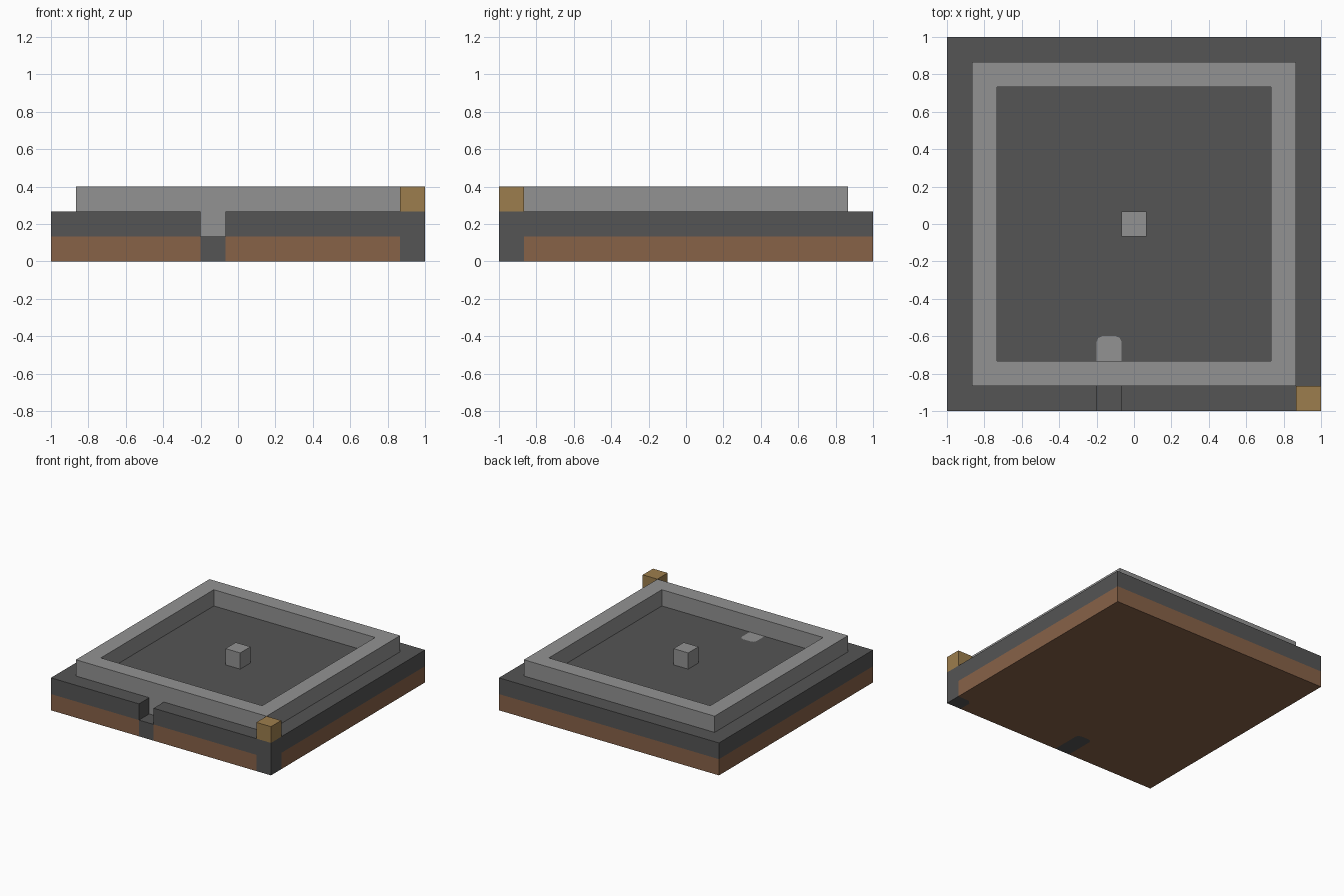
import bpy
import bmesh

cube = bpy.data.objects.get("Cube")
if cube:
    bpy.data.objects.remove(cube, do_unlink=True)

U = 2 / 15          # one block
R = 0.03            # cut on the rounded block ends


def material(name, rgb):
    mat = bpy.data.materials.new(name)
    mat.use_nodes = True
    mat.diffuse_color = (*rgb, 1)
    bsdf = mat.node_tree.nodes["Principled BSDF"]
    bsdf.inputs["Base Color"].default_value = (*rgb, 1)
    bsdf.inputs["Roughness"].default_value = 0.9
    return mat


light_stone = material("light stone", (0.29, 0.29, 0.29))
dark_stone = material("dark stone", (0.09, 0.09, 0.09))
earth = material("earth brown", (0.245, 0.122, 0.064))
gold = material("dull gold", (0.335, 0.208, 0.075))


def make_object(name, bm, mat):
    bmesh.ops.recalc_face_normals(bm, faces=bm.faces[:])
    mesh = bpy.data.meshes.new(name)
    bm.to_mesh(mesh)
    bm.free()
    mesh.materials.append(mat)
    bpy.context.collection.objects.link(bpy.data.objects.new(name, mesh))


def extrude_up(bm):
    """Raise the flat faces one block, keeping the bottom."""
    ext = bmesh.ops.extrude_face_region(bm, geom=bm.faces[:], use_keep_orig=True)
    verts = [g for g in ext["geom"] if isinstance(g, bmesh.types.BMVert)]
    bmesh.ops.translate(bm, verts=verts, vec=(0, 0, U))


def prism(name, points, level, mat):
    bm = bmesh.new()
    bm.faces.new([bm.verts.new((x, y, level * U)) for x, y in points])
    extrude_up(bm)
    make_object(name, bm, mat)


def frame(name, outer, inner, level, mat):
    """Square frame with mitred corners."""
    bm = bmesh.new()
    loops = [[bm.verts.new((x, y, level * U)) for x, y in rect(-h, -h, h, h)]
             for h in (outer, inner)]
    for i in range(4):
        j = (i + 1) % 4
        bm.faces.new((loops[0][i], loops[0][j], loops[1][j], loops[1][i]))
    extrude_up(bm)
    make_object(name, bm, mat)


def rect(x0, y0, x1, y1):
    return [(x0, y0), (x1, y0), (x1, y1), (x0, y1)]


def tongue(y0, y1):
    """Strip of the front channel with a rounded inner end."""
    x0, x1 = -1.5 * U, -0.5 * U
    c = R * 0.3
    return [(x0, y0), (x0, y1 - R), (x0 + c, y1 - c), (x0 + R, y1),
            (x1 - R, y1), (x1 - c, y1 - c), (x1, y1 - R), (x1, y0)]


# Earth layer, cut out around the channel and the corner post
corner = [(1 - U, -1), (1 - U, -1 + U - R), (1 - U + R, -1 + U), (1, -1 + U)]
prism("earth_layer",
      [(-1, -1)] + tongue(-1, -1 + 2 * U) + corner + [(1, 1), (-1, 1)], 0, earth)
prism("channel_bed", tongue(-1, -1 + 2 * U), 0, dark_stone)
prism("corner_post", corner + [(1, -1)], 0, dark_stone)

# Stone floor with the front channel, partly filled by a lighter block
prism("stone_floor",
      [(-1, -1)] + tongue(-1, -1 + 3 * U) + [(1, -1), (1, 1), (-1, 1)], 1, dark_stone)
prism("channel_block", tongue(-1 + U, -1 + 3 * U), 1, light_stone)

# Raised wall, centre block and corner marker
frame("raised_wall", 1 - U, 1 - 2 * U, 2, light_stone)
prism("centre_block", rect(-U / 2, -U / 2, U / 2, U / 2), 2, light_stone)
prism("corner_marker", rect(1 - U, -1, 1, -1 + U), 2, gold)
